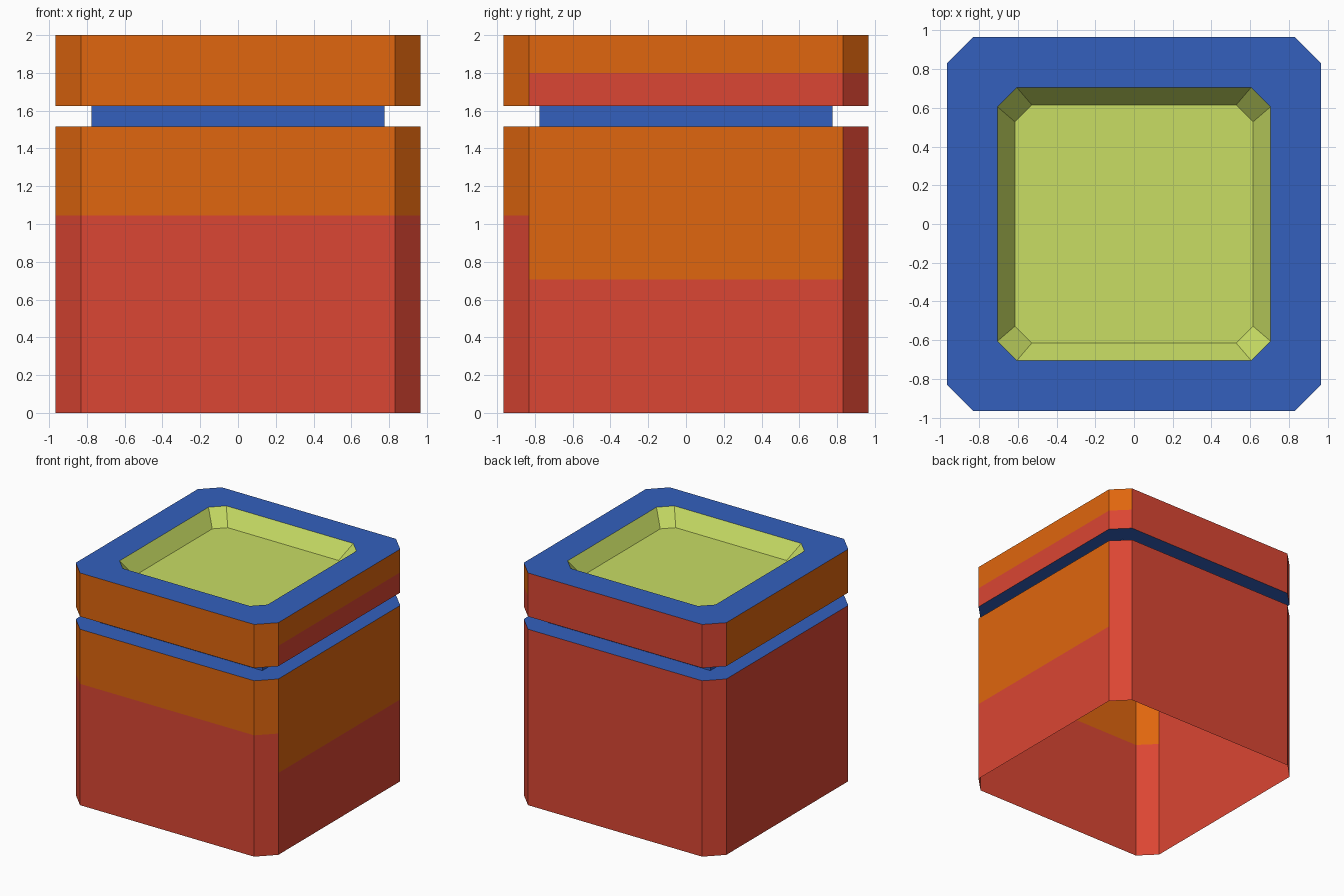
import bpy, bmesh

if "Cube" in bpy.data.objects:
    bpy.data.objects.remove(bpy.data.objects["Cube"])


def material(name, rgb):
    """Flat colour given as sRGB 0-255, stored as linear."""
    lin = [(c / 255 / 12.92) if c < 10 else ((c / 255 + 0.055) / 1.055) ** 2.4 for c in rgb]
    m = bpy.data.materials.new(name)
    m.diffuse_color = (*lin, 1.0)
    m.use_nodes = True
    m.node_tree.nodes["Principled BSDF"].inputs["Base Color"].default_value = m.diffuse_color
    return m


RED = material("red", (219, 70, 51))
ORANGE = material("orange", (224, 102, 14))
BLUE = material("blue", (51, 96, 190))
GREEN = material("light green", (200, 221, 100))
MATS = [RED, ORANGE, BLUE, GREEN]
R, O, B, G = range(4)


def ring(half, cut, z):
    """Square outline with cut corners, counter-clockwise."""
    a, b = half, half - cut
    return [(x, y, z) for x, y in ((b, -a), (a, -b), (a, b), (b, a),
                                   (-b, a), (-a, b), (-a, -b), (-b, -a))]


def loft(name, rings, rule, cap=False):
    """Skin a stack of (half, cut, z) rings; rule(normal, z) picks the colour."""
    bm = bmesh.new()
    loops = [[bm.verts.new(p) for p in ring(*r)] for r in rings]
    for lo, hi in zip(loops, loops[1:]):
        for i in range(8):
            j = (i + 1) % 8
            bm.faces.new((lo[i], lo[j], hi[j], hi[i]))
    if cap:
        bm.faces.new(loops[-1])
    bmesh.ops.remove_doubles(bm, verts=bm.verts[:], dist=1e-5)
    bm.normal_update()
    for f in bm.faces:
        f.material_index = rule(f.normal, f.calc_center_median().z)
    me = bpy.data.meshes.new(name)
    bm.to_mesh(me)
    bm.free()
    for m in MATS:
        me.materials.append(m)
    ob = bpy.data.objects.new(name, me)
    bpy.context.collection.objects.link(ob)
    return ob


def body_colour(n, z):
    if abs(n.z) > 0.5:
        return B
    if n.y < -0.1:                       # front and its two corners
        return O if z > 1.045 else R
    if n.x > 0.9:                        # right side
        return O if z > 0.705 else R
    return R


def lid_colour(n, z):
    if abs(n.z) > 0.5:
        return B
    if n.x > 0.1 and n.y > -0.1:         # right side and back right corner
        return O if z > 1.8 else R
    return R if n.y > 0.1 else O         # back is red, front and left orange


HALF, CUT, NECK = 0.965, 0.135, 0.775

# Lower body: open bottom, painted bands, blue ledge on top
loft("body", [(HALF, CUT, 0), (HALF, CUT, 0.705), (HALF, CUT, 1.045),
              (HALF, CUT, 1.515), (NECK, 0, 1.515)], body_colour)

# Square neck inside the groove
loft("neck", [(NECK, 0, 1.515), (NECK, 0, 1.625)], lambda n, z: B)

# Lid: blue underside, coloured walls, blue rim
loft("lid", [(NECK, 0, 1.625), (HALF, CUT, 1.625), (HALF, CUT, 1.8),
             (HALF, CUT, 2.0), (0.705, 0.1, 2.0)], lid_colour)

# Sunken tray in the top
loft("tray", [(0.705, 0.1, 2.0), (0.615, 0.087, 1.867)], lambda n, z: G, cap=True)
